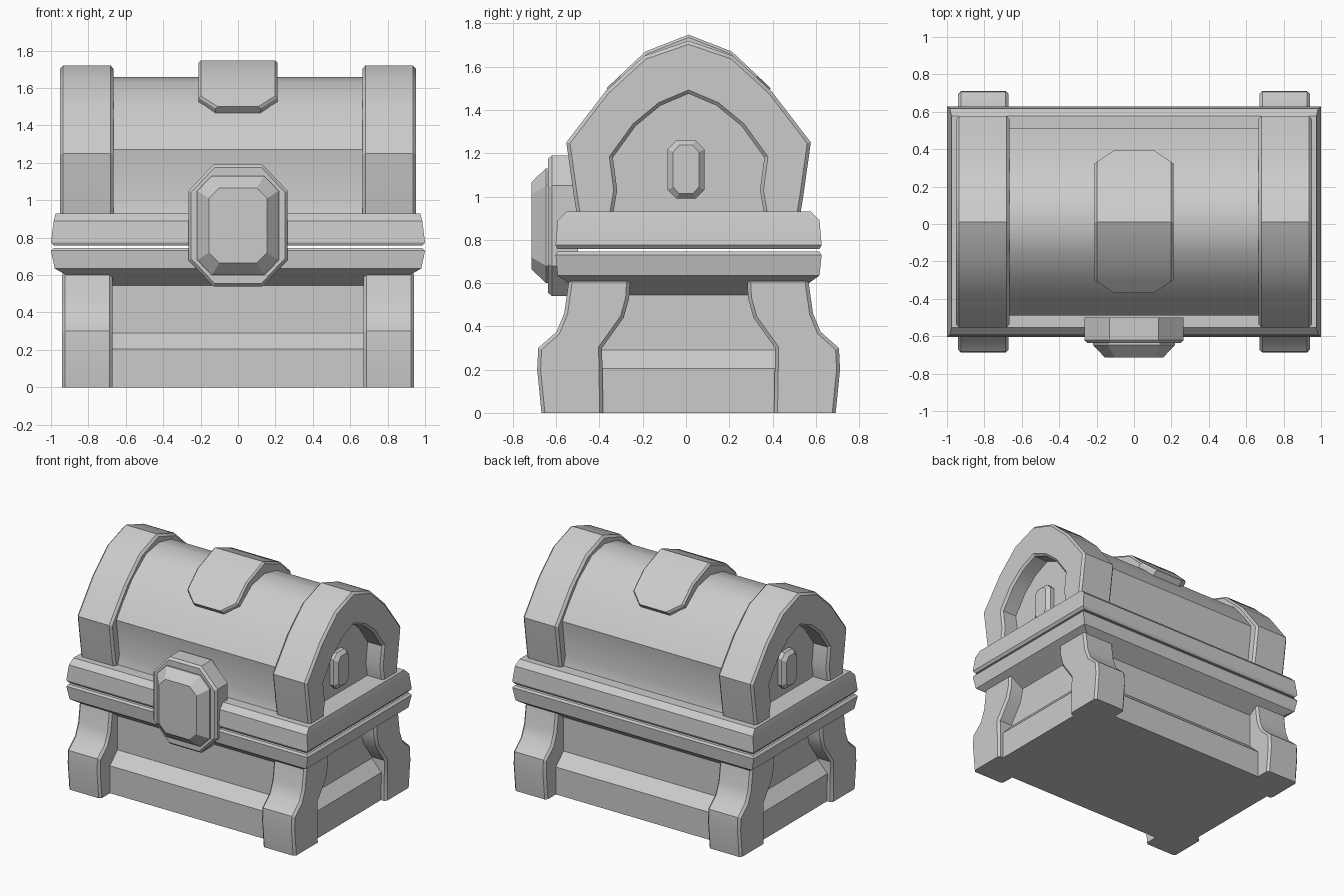
import bpy, bmesh, math
from mathutils import Vector

if "Cube" in bpy.data.objects:
    bpy.data.objects.remove(bpy.data.objects["Cube"])

YC = 0.012  # body centre in y (the lock shifts the bounding box)


def finish(name, bm, bevel=0.0):
    bmesh.ops.recalc_face_normals(bm, faces=bm.faces)
    if bevel:
        edges = [e for e in bm.edges
                 if e.calc_face_angle(0) > math.radians(65)
                 and max(v.co.z for v in e.verts) > 0.01]
        bmesh.ops.bevel(bm, geom=edges, offset=bevel, segments=1,
                        affect='EDGES', clamp_overlap=True)
        bmesh.ops.recalc_face_normals(bm, faces=bm.faces)
    me = bpy.data.meshes.new(name)
    bm.to_mesh(me)
    bm.free()
    ob = bpy.data.objects.new(name, me)
    bpy.context.collection.objects.link(ob)
    bpy.ops.object.select_all(action='DESELECT')
    ob.select_set(True)
    bpy.context.view_layer.objects.active = ob
    bpy.ops.object.shade_smooth_by_angle(angle=math.radians(28))
    return ob


def loft(name, rings):
    """Skin a stack of equal-length point rings and cap both ends."""
    bm = bmesh.new()
    vs = [[bm.verts.new(p) for p in r] for r in rings]
    n = len(vs[0])
    for a, b in zip(vs, vs[1:]):
        for i in range(n):
            j = (i + 1) % n
            bm.faces.new((a[i], a[j], b[j], b[i]))
    bm.faces.new(vs[0][::-1])
    bm.faces.new(vs[-1])
    return finish(name, bm)


def rect(hx, hy, z):
    return [(-hx, YC - hy, z), (hx, YC - hy, z), (hx, YC + hy, z), (-hx, YC + hy, z)]


def prism(name, profile, x0, x1, bevel=0.0):
    """Extrude a y-z profile along x."""
    bm = bmesh.new()
    f = bm.faces.new([bm.verts.new((x0, y + YC, z)) for y, z in profile])
    ext = bmesh.ops.extrude_face_region(bm, geom=[f])['geom']
    bmesh.ops.translate(bm, vec=(x1 - x0, 0, 0),
                        verts=[v for v in ext if isinstance(v, bmesh.types.BMVert)])
    return finish(name, bm, bevel)


def octagon(a, b, ca, cb):
    """Octagon with half sizes a, b and half flats ca, cb."""
    return [(-ca, -b), (ca, -b), (a, -cb), (a, cb), (ca, b), (-ca, b), (-a, cb), (-a, -cb)]


def both(half):
    """Mirror a half profile (outside to centre) across y."""
    return half + [(-y, z) for y, z in reversed(half) if y > 0]


# Lower box with plinth and flared rim
loft("chest_base", [rect(*r) for r in (
    (.90, .57, 0), (.90, .57, .205), (.82, .48, .29), (.82, .48, .545),
    (.98, .605, .635), (1.0, .615, .73), (.985, .605, .745))])

# Lid rim
loft("lid_rim", [rect(*r) for r in (
    (.985, .605, .757), (1.0, .615, .775), (.985, .605, .89), (.975, .565, .93))])

# Barrel lid
prism("lid_barrel", both([(.49, .91), (.465, 1.0), (.50, 1.27), (.42, 1.38),
                          (.31, 1.51), (.15, 1.63), (0, 1.66)]), -.82, .82)

# End arches, corner legs and end studs
arch_out = both([(.515, .91), (.53, 1.0), (.565, 1.25), (.385, 1.485), (.205, 1.65), (0, 1.72)])
arch_in = both([(.35, .91), (.33, 1.03), (.35, 1.18), (.245, 1.325), (.13, 1.42), (0, 1.475)])
leg = [(.68, 0), (.70, .20), (.695, .30), (.61, .375), (.575, .46), (.555, .60), (.55, .62),
       (.27, .62), (.275, .53), (.30, .44), (.40, .30), (.395, 0)]
for sx, side in ((-1, "left"), (1, "right")):
    prism(side + "_arch", arch_out + arch_in[::-1], sx * .665, sx * .952, .016)
    for sy, end in ((-1, "front"), (1, "back")):
        prism(f"{end}_{side}_leg", [(y * sy, z) for y, z in leg], sx * .67, sx * .94, .016)
    loft(side + "_stud", [[(sx * x, y, z + 1.125) for y, z in octagon(a, b, ca, cb)]
                          for x, a, b, ca, cb in ((.81, .085, .135, .045, .095),
                                                  (.85, .085, .135, .045, .095),
                                                  (.875, .06, .112, .032, .08))])

# Top strap: octagonal plate bent over the ridge
path = [(-.38, 1.50, .12), (-.32, 1.557, .21), (-.20, 1.67, .21), (0, 1.748, .21),
        (.20, 1.67, .21), (.32, 1.557, .21), (.38, 1.50, .12)]
rings = []
for i, (y, z, w) in enumerate(path):
    p, q = path[max(i - 1, 0)], path[min(i + 1, len(path) - 1)]
    n = Vector((q[1] - p[1], p[0] - q[0])).normalized() * .085
    c = .012
    y0, z0 = y + YC + n.x, z + n.y
    ym, zm = y + YC + n.x * .15, z + n.y * .15
    rings.append([(-w, y0, z0), (-w, ym, zm), (c - w, y + YC, z),
                  (w - c, y + YC, z), (w, ym, zm), (w, y0, z0)])
loft("top_strap", rings)


# Front lock: plate and faceted boss
def lock_ring(y, a, b, ca, cb):
    return [(x, y, z + .865) for x, z in octagon(a, b, ca, cb)]


loft("lock_plate", [lock_ring(-.50, .265, .325, .132, .185),
                    lock_ring(-.62, .265, .325, .132, .185),
                    lock_ring(-.637, .25, .31, .125, .178)])
loft("lock_boss", [lock_ring(-.62, .218, .265, .14, .185),
                   lock_ring(-.648, .218, .265, .14, .185),
                   lock_ring(-.715, .155, .20, .10, .145)])
